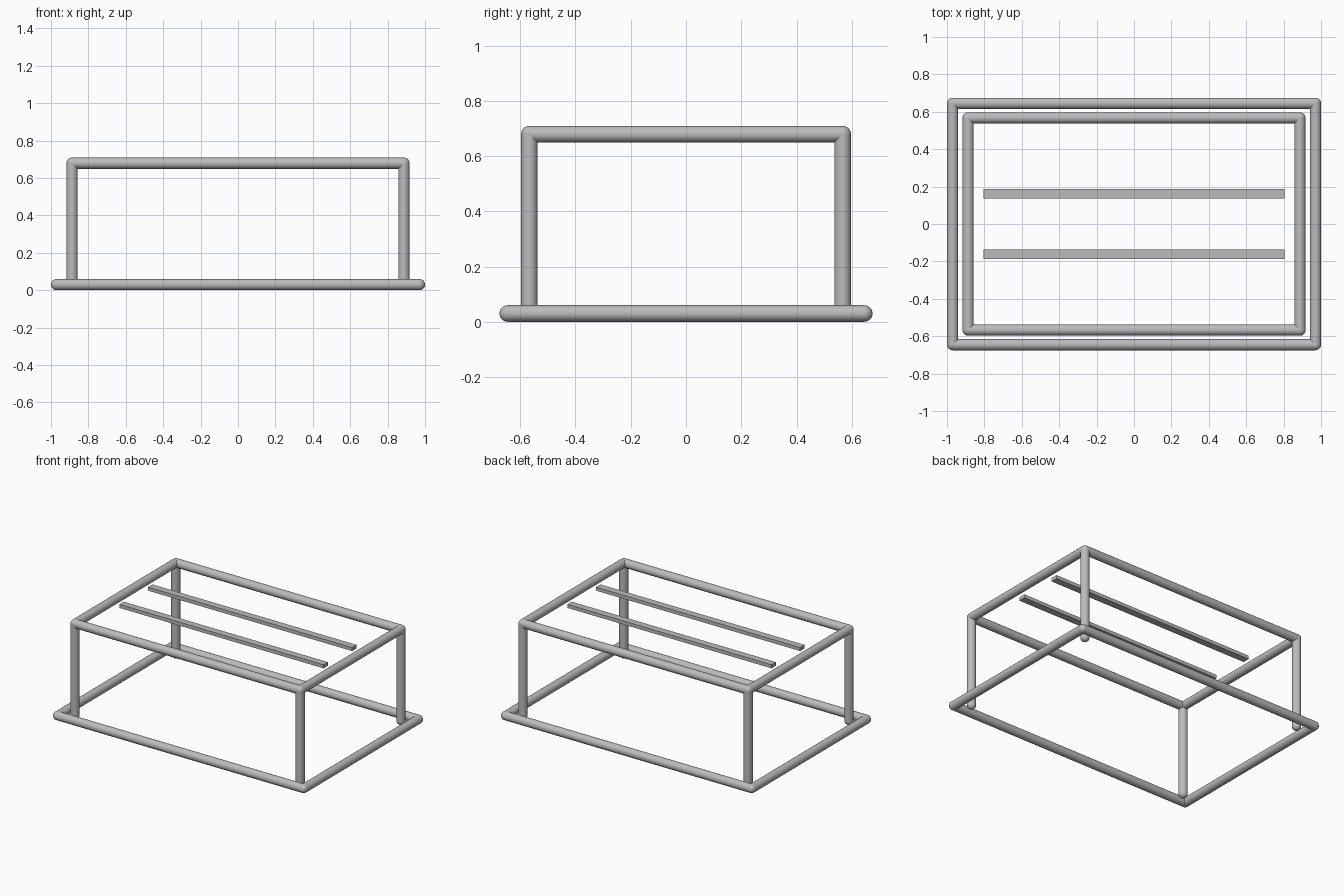
import bpy, math
from mathutils import Vector

cube = bpy.data.objects.get("Cube")
if cube:
    bpy.data.objects.remove(cube, do_unlink=True)

R = 0.03                      # tube radius
LOW, HIGH = R, 0.679          # centre heights of base and top frame
BASE = (0.97, 0.645)          # half sizes of the base frame
TOP = (0.887, 0.567)          # half sizes of the top frame

metal = bpy.data.materials.new("grey metal")
metal.use_nodes = True
grey = (0.5, 0.5, 0.5, 1)
metal.diffuse_color = grey
metal.node_tree.nodes["Principled BSDF"].inputs["Base Color"].default_value = grey


def finish(name, smooth=True):
    obj = bpy.context.object
    obj.name = name
    obj.data.materials.append(metal)
    if smooth:
        bpy.ops.object.shade_smooth_by_angle()


def tube(name, a, b):
    a, b = Vector(a), Vector(b)
    bpy.ops.mesh.primitive_cylinder_add(
        vertices=32, radius=R, depth=(b - a).length, location=(a + b) / 2,
        rotation=(b - a).to_track_quat('Z', 'Y').to_euler())
    finish(name)


def ball(name, centre):
    bpy.ops.mesh.primitive_uv_sphere_add(
        segments=32, ring_count=16, radius=R, location=centre)
    finish(name)


def frame(name, half, z):
    x, y = half
    corners = [(-x, -y, z), (x, -y, z), (x, y, z), (-x, y, z)]
    for i, side in enumerate(("front", "left", "back", "right")):
        tube(f"{name}_{side}_rail", corners[i], corners[(i + 1) % 4])
        ball(f"{name}_corner_{i + 1}", corners[i])


# Base frame and the smaller top frame
frame("base", BASE, LOW)
frame("top", TOP, HIGH)

# Legs with rounded feet
for sx, side in ((1, "left"), (-1, "right")):
    for sy, end in ((-1, "front"), (1, "back")):
        x, y = sx * TOP[0], sy * TOP[1]
        tube(f"{end}_{side}_leg", (x, y, LOW), (x, y, HIGH))
        ball(f"{end}_{side}_foot", (x, y, LOW))

# Flat slats level with the top frame
for sy, end in ((-1, "front"), (1, "back")):
    bpy.ops.mesh.primitive_cube_add(size=1, location=(0, sy * 0.161, HIGH))
    bpy.context.object.scale = (1.61, 0.05, 0.025)
    finish(f"{end}_slat", smooth=False)
